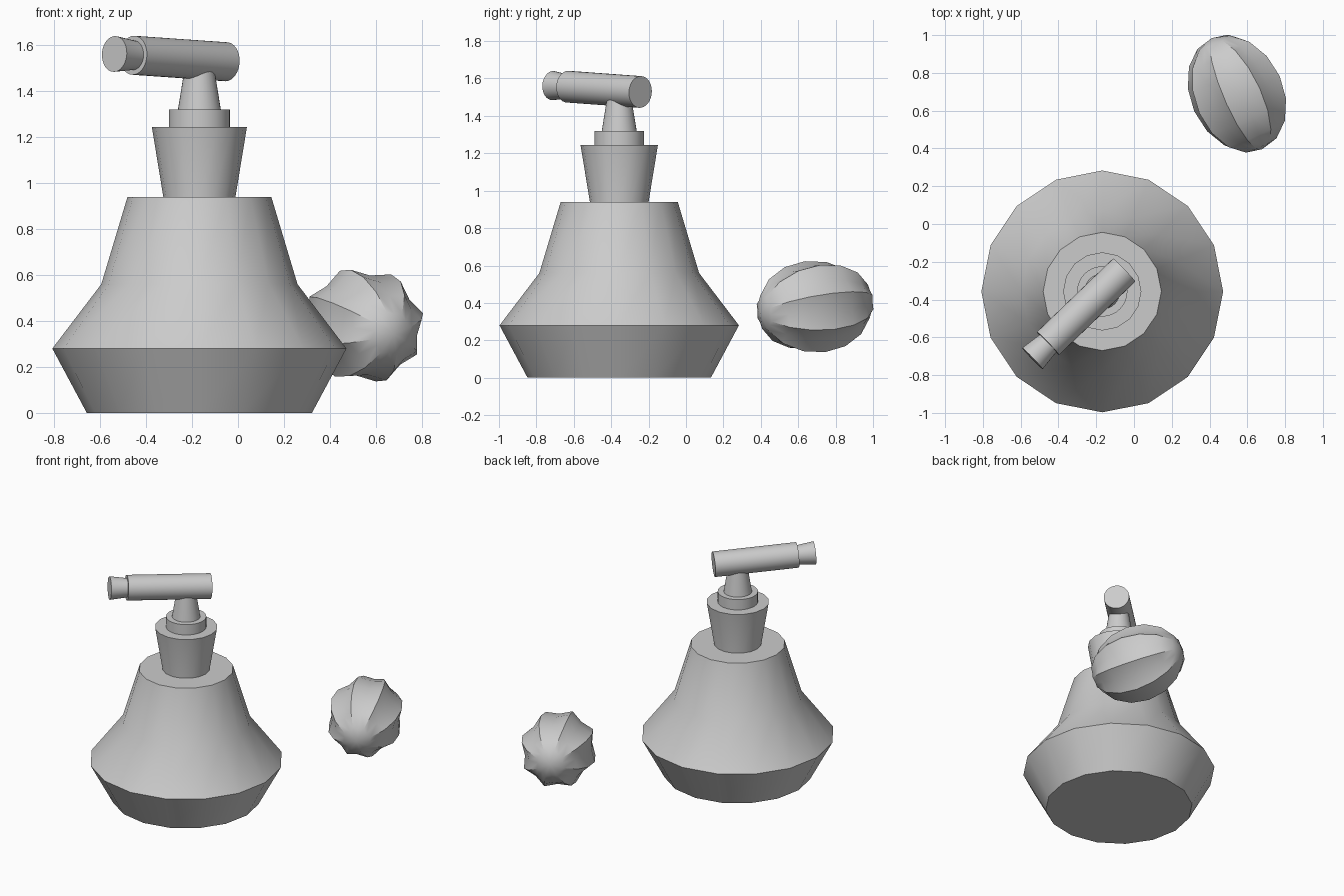
import bpy, bmesh, math
from mathutils import Vector, Matrix

if "Cube" in bpy.data.objects:
    bpy.data.objects.remove(bpy.data.objects["Cube"])


def finish(name, bm, matrix, angle=30):
    """Turn a bmesh into a named object, smooth with sharp edges kept."""
    bmesh.ops.recalc_face_normals(bm, faces=bm.faces)
    mesh = bpy.data.meshes.new(name)
    bm.to_mesh(mesh)
    bm.free()
    ob = bpy.data.objects.new(name, mesh)
    bpy.context.collection.objects.link(ob)
    ob.matrix_world = matrix
    bpy.ops.object.select_all(action='DESELECT')
    ob.select_set(True)
    bpy.context.view_layer.objects.active = ob
    bpy.ops.object.shade_smooth_by_angle(angle=math.radians(angle))
    return ob


def lathe(name, profile, sides, matrix):
    """Closed solid of revolution around local z from (radius, height) points."""
    bm = bmesh.new()
    rings = []
    for r, z in profile:
        rings.append([bm.verts.new((r * math.cos(math.tau * i / sides),
                                    r * math.sin(math.tau * i / sides), z))
                      for i in range(sides)])
    for a, b in zip(rings, rings[1:]):
        for i in range(sides):
            j = (i + 1) % sides
            bm.faces.new((a[i], a[j], b[j], b[i]))
    bm.faces.new(rings[0])
    bm.faces.new(rings[-1])
    return finish(name, bm, matrix)


# Bottle: stacked turned parts on one upright axis
stand = Matrix.Translation((-0.168, -0.357, 0))
lathe("bottle_body", [(0.49, 0), (0.64, 0.28), (0.427, 0.56), (0.313, 0.94)], 16, stand)
lathe("bottle_neck", [(0.157, 0.93), (0.157, 0.94), (0.207, 1.245)], 16, stand)
lathe("collar", [(0.133, 1.24), (0.133, 1.32)], 32, stand)
lathe("stem", [(0.095, 1.31), (0.064, 1.50)], 32, stand)

# Spray head: tilted tube with a flared nozzle
back = Vector((-0.052, -0.244, 1.528))
tip = Vector((-0.538, -0.712, 1.562))
aim = tip - back
length = aim.length
head = Matrix.Translation(back) @ aim.to_track_quat('Z', 'Y').to_matrix().to_4x4()
lathe("spray_head", [(0.085, 0), (0.085, length - 0.115)], 32, head)
lathe("nozzle", [(0.064, length - 0.13), (0.064, length - 0.115), (0.078, length)], 32, head)

# Squeeze bulb: low-poly sphere with eight ribs, stretched along its axis
bm = bmesh.new()
bmesh.ops.create_uvsphere(bm, u_segments=16, v_segments=8, radius=1)
for v in bm.verts:
    turn = round(math.atan2(v.co.y, v.co.x) / (math.tau / 16))
    rib = 0.255 if turn % 2 == 0 else 0.22
    v.co = Vector((v.co.x * rib, v.co.y * rib, v.co.z * 0.325))
axis = Vector((0.41, -0.905, -0.11)).normalized()
side = Vector((0.905, 0.41, 0)).normalized()
up = side.cross(axis)
if up.z < 0:
    up = -up
lean = math.radians(28.5)
rib_dir = up * math.cos(lean) + side * math.sin(lean)
basis = Matrix((rib_dir, axis.cross(rib_dir), axis)).transposed().to_4x4()
finish("squeeze_bulb", bm, Matrix.Translation((0.545, 0.69, 0.38)) @ basis)
